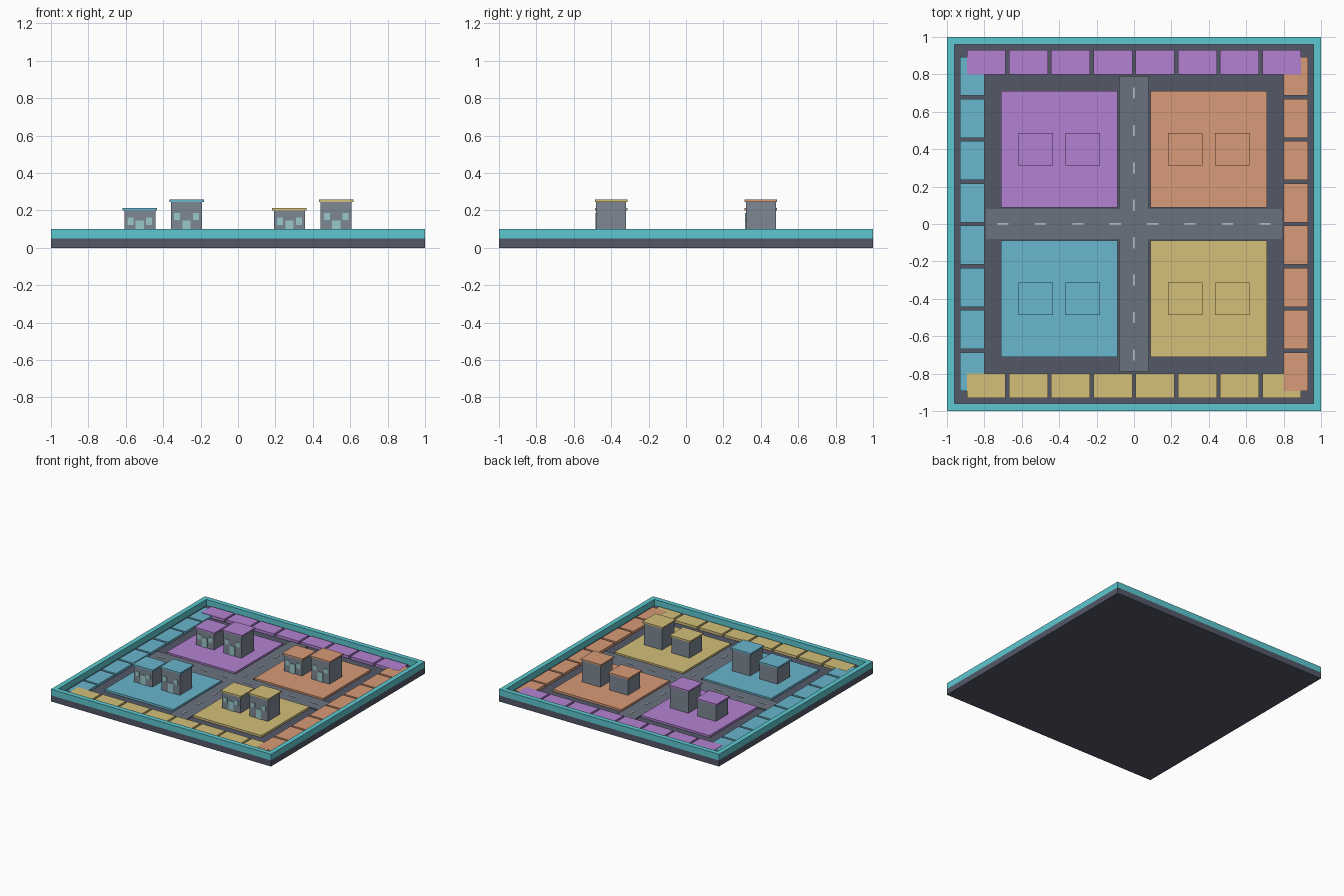
import bpy, bmesh
from mathutils import Matrix, Vector

if "Cube" in bpy.data.objects:
    bpy.data.objects.remove(bpy.data.objects["Cube"])

COLORS = {
    "slate": (.087, .098, .14), "teal": (.107, .578, .631), "road": (.147, .171, .212),
    "wall": (.205, .242, .296), "glass": (.328, .578, .61), "dash": (.45, .5, .55),
    "purple": (.456, .223, .645), "orange": (.687, .328, .188),
    "blue": (.144, .468, .61), "yellow": (.658, .527, .195),
}
MATS = {}
for key, rgb in COLORS.items():
    MATS[key] = bpy.data.materials.new(key)
    MATS[key].diffuse_color = (*rgb, 1)


def finish(name, bm, color):
    bmesh.ops.recalc_face_normals(bm, faces=bm.faces)
    mesh = bpy.data.meshes.new(name)
    bm.to_mesh(mesh)
    bm.free()
    mesh.materials.append(MATS[color])
    obj = bpy.data.objects.new(name, mesh)
    bpy.context.collection.objects.link(obj)
    return obj


def boxes(name, color, items):
    """One object from boxes given as (x0, x1, y0, y1, z0, z1)."""
    bm = bmesh.new()
    for x0, x1, y0, y1, z0, z1 in items:
        m = Matrix.Translation(((x0 + x1) / 2, (y0 + y1) / 2, (z0 + z1) / 2))
        m = m @ Matrix.Diagonal((x1 - x0, y1 - y0, z1 - z0, 1))
        bmesh.ops.create_cube(bm, size=1, matrix=m)
    return finish(name, bm, color)


# base slab
boxes("base_slab", "slate", [(-1, 1, -1, 1, 0, .05)])

# mitred rim: a rectangular section swept round the square
bm = bmesh.new()
section = [(1, .05), (1, .1), (.96, .1), (.96, .05)]
rings = [[bm.verts.new((sx * r, sy * r, z)) for r, z in section]
         for sx, sy in ((-1, -1), (1, -1), (1, 1), (-1, 1))]
for i in range(4):
    a, b = rings[i], rings[(i + 1) % 4]
    for j in range(4):
        k = (j + 1) % 4
        bm.faces.new((a[j], b[j], b[k], a[k]))
finish("rim", bm, "teal")

# border tiles, eight per side
STEP, HALF = .2257, .104
spans = [((i - 3.5) * STEP - HALF, (i - 3.5) * STEP + HALF) for i in range(8)]
boxes("tiles_left", "blue", [(-.93, -.80, a, b, .05, .069) for a, b in spans])
boxes("tiles_front", "yellow", [(a, b, -.93, -.80, .05, .07) for a, b in spans])
boxes("tiles_right", "orange", [(.80, .93, a, b, .05, .071) for a, b in spans])
boxes("tiles_back", "purple", [(a, b, .80, .93, .05, .072) for a, b in spans])

# crossing roads and lane dashes
boxes("road_across", "road", [(-.79, .79, -.08, .08, .05, .058)])
boxes("road_along", "road", [(-.08, .08, -.79, .79, .05, .0585)])
marks = [-.7, -.5, -.3, -.1, .1, .3, .5, .7]
boxes("dashes_across", "dash", [(m - .03, m + .03, -.005, .005, .055, .061) for m in marks])
boxes("dashes_along", "dash", [(-.005, .005, m - .03, m + .03, .055, .061) for m in marks])


def building(name, color, x, y, top):
    base = .065
    boxes(name + "_walls", "wall", [(x - .083, x + .083, y - .08, y + .08, base, top)])
    boxes(name + "_roof", color, [(x - .092, x + .092, y - .087, y + .087, top, top + .012)])
    # windows and door on the front wall
    zc = base + (top - base) * .57
    f0, f1 = y - .084, y - .078
    boxes(name + "_windows", "glass",
          [(x + s - .016, x + s + .016, f0, f1, zc - .019, zc + .019) for s in (-.05, .05)])
    boxes(name + "_door", "glass", [(x - .022, x + .022, f0, f1, base, .145)])


# four districts, each with a low and a tall building
for color, sx, sy in (("purple", -1, 1), ("orange", 1, 1), ("blue", -1, -1), ("yellow", 1, -1)):
    cx, cy = .4 * sx, .4 * sy
    boxes(color + "_district", color, [(cx - .312, cx + .312, cy - .312, cy + .312, .05, .067)])
    building(color + "_low_building", color, cx - .125, cy, .2)
    building(color + "_tall_building", color, cx + .125, cy, .245)

for m in bpy.data.materials:
    if m.users and not m.is_grease_pencil:
        m.use_nodes = True
        m.node_tree.nodes["Principled BSDF"].inputs["Base Color"].default_value = m.diffuse_color
